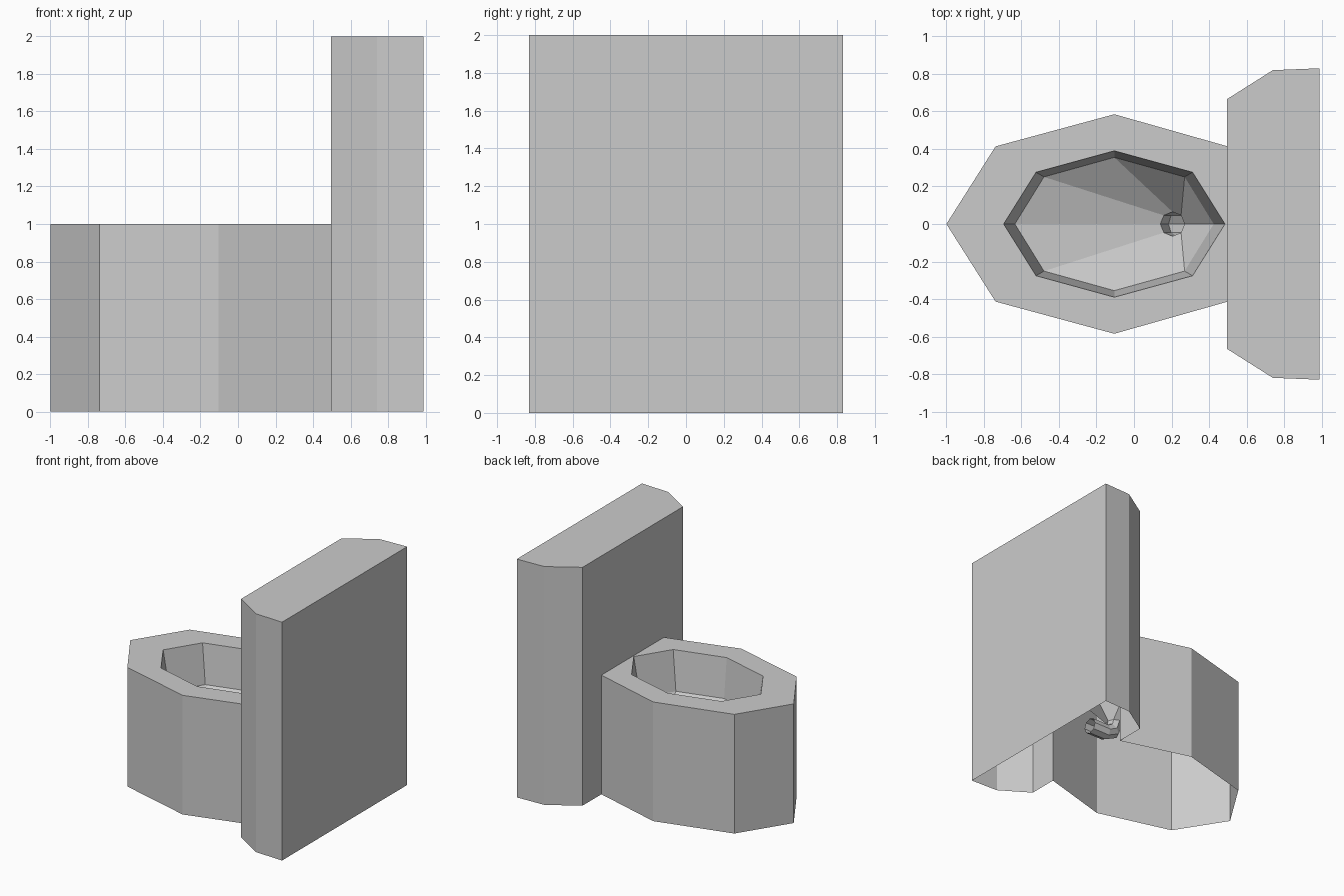
import bpy, bmesh
from math import cos, sin, radians, tau

if "Cube" in bpy.data.objects:
    bpy.data.objects.remove(bpy.data.objects["Cube"])

SIDES = 8
CX = -0.105          # centre of the bowl
TANK_X = 0.495       # front plane of the tank


def make_object(name, bm):
    mesh = bpy.data.meshes.new(name)
    bm.to_mesh(mesh)
    bm.free()
    obj = bpy.data.objects.new(name, mesh)
    bpy.context.collection.objects.link(obj)
    return obj


def ring(cx, z, rx, ry, tilt=0.0):
    """Eight-sided ring, optionally tilted about the y axis."""
    t = radians(tilt)
    pts = []
    for k in range(SIDES):
        a = tau * k / SIDES
        u = rx * cos(a)
        pts.append((cx + u * cos(t), ry * sin(a), z + u * sin(t)))
    return pts


def outer_ring(z):
    """Outer bowl outline, cut flat where it meets the tank."""
    pts = ring(CX, z, 0.895, 0.585)
    pts[0] = (TANK_X, 0, z)
    pts[1] = (TANK_X, 0.415, z)
    pts[-1] = (TANK_X, -0.415, z)
    return pts


# Bowl: outer wall, rim, basin and drain pipe as one loft, open underneath
rings = [
    outer_ring(0), outer_ring(1),
    ring(CX, 1.0, 0.59, 0.39),
    ring(CX, 0.67, 0.53, 0.355),
    ring(0.205, 0.45, 0.065, 0.065),
    ring(0.23, 0.37, 0.065, 0.065, 45),
    ring(0.30, 0.335, 0.065, 0.065, 90),
    ring(0.46, 0.335, 0.065, 0.065, 90),
]
bm = bmesh.new()
loops = [[bm.verts.new(p) for p in r] for r in rings]
for i, (a, b) in enumerate(zip(loops, loops[1:])):
    for k in range(SIDES):
        if i == 0 and k in (0, SIDES - 1):
            continue             # outer wall opens into the tank
        n = (k + 1) % SIDES
        bm.faces.new((a[k], a[n], b[n], b[k]))
make_object("bowl", bm)

# Tank: tall chamfered shell, open underneath
profile = [(TANK_X, -0.665), (0.74, -0.82), (0.99, -0.83),
           (0.99, 0.83), (0.74, 0.82), (TANK_X, 0.665)]
bm = bmesh.new()
low = [bm.verts.new((x, y, 0)) for x, y in profile]
top = [bm.verts.new((x, y, 2)) for x, y in profile]
for k in range(len(profile) - 1):
    bm.faces.new((low[k], low[k + 1], top[k + 1], top[k]))
bm.faces.new(top)

# Tank front with a doorway where the bowl joins it
door = [bm.verts.new((TANK_X, y, z))
        for y, z in ((0.415, 0), (0.415, 1), (-0.415, 1), (-0.415, 0))]
bm.faces.new([low[0], top[0], top[-1], low[-1]] + door)
make_object("tank", bm)
